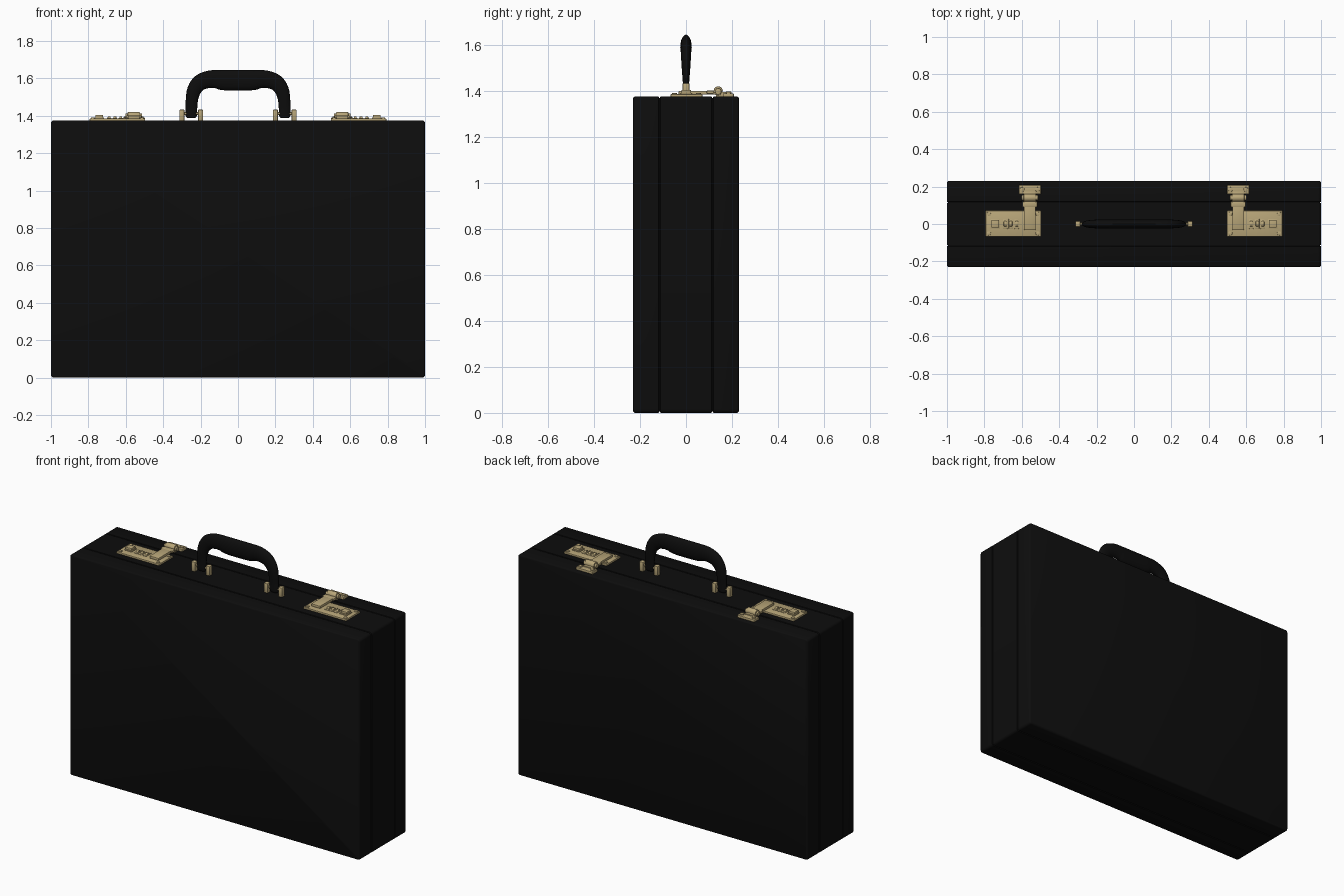
import bpy, bmesh, math
from mathutils import Vector

if "Cube" in bpy.data.objects:
    bpy.data.objects.remove(bpy.data.objects["Cube"], do_unlink=True)


def material(name, rgb):
    m = bpy.data.materials.new(name)
    m.use_nodes = True
    m.diffuse_color = (*rgb, 1)
    m.node_tree.nodes["Principled BSDF"].inputs["Base Color"].default_value = (*rgb, 1)
    return m


BLACK = material("black leather", (0.004, 0.004, 0.004))
BRASS = material("brass", (0.48, 0.38, 0.19))
TOP = 1.376  # height of the case


def finish(name, bm, mat):
    bmesh.ops.recalc_face_normals(bm, faces=bm.faces)
    mesh = bpy.data.meshes.new(name)
    bm.to_mesh(mesh)
    bm.free()
    mesh.materials.append(mat)
    ob = bpy.data.objects.new(name, mesh)
    bpy.context.collection.objects.link(ob)
    bpy.ops.object.select_all(action="DESELECT")
    ob.select_set(True)
    bpy.context.view_layer.objects.active = ob
    bpy.ops.object.shade_smooth_by_angle(angle=math.radians(35))
    return ob


def loft(name, rings, mat):
    """Skin a list of closed rings and cap both ends."""
    bm = bmesh.new()
    loops = [[bm.verts.new(p) for p in ring] for ring in rings]
    n = len(loops[0])
    for a, b in zip(loops, loops[1:]):
        for i in range(n):
            j = (i + 1) % n
            bm.faces.new((a[i], a[j], b[j], b[i]))
    bm.faces.new(loops[0])
    bm.faces.new(loops[-1])
    return finish(name, bm, mat)


def box(name, x, y, z, bevel=0.003, mat=BRASS):
    """Bevelled box from (low, high) ranges."""
    bm = bmesh.new()
    bmesh.ops.create_cube(bm, size=1)
    for v in bm.verts:
        v.co = [(r[0] + r[1]) / 2 + c * abs(r[1] - r[0]) for r, c in zip((x, y, z), v.co)]
    bmesh.ops.bevel(bm, geom=bm.edges[:], offset=bevel, segments=2, affect="EDGES", profile=0.5)
    return finish(name, bm, mat)


def cylinder(name, centre, radius, depth, axis="Z", mat=BRASS):
    bm = bmesh.new()
    bmesh.ops.create_cone(bm, cap_ends=True, segments=20, radius1=radius, radius2=radius, depth=depth)
    rims = [e for e in bm.edges if abs(e.verts[0].co.z - e.verts[1].co.z) < 1e-5]
    bmesh.ops.bevel(bm, geom=rims, offset=min(radius, depth) * 0.2, segments=2, affect="EDGES", profile=0.5)
    turn = Vector((0, 0, 1)).rotation_difference(
        {"X": Vector((1, 0, 0)), "Y": Vector((0, 1, 0)), "Z": Vector((0, 0, 1))}[axis])
    for v in bm.verts:
        v.co = turn @ v.co + Vector(centre)
    return finish(name, bm, mat)


# Case: rounded rectangle swept front to back, with seam grooves beside the middle band
def case_ring(y, inset, radius=0.016):
    pts = []
    for k, (sx, sz) in enumerate([(1, 1), (-1, 1), (-1, -1), (1, -1)]):
        for step in range(5):
            a = math.radians(90 * k + 22.5 * step)
            r = radius - inset
            pts.append((sx * (1 - radius) + r * math.cos(a), y,
                        TOP / 2 + sz * (TOP / 2 - radius) + r * math.sin(a)))
    return pts


half = [(0.230, 0.008), (0.2275, 0.003), (0.222, 0), (0.119, 0), (0.117, 0.006), (0.113, 0.006), (0.111, 0)]
profile = half + [(-y, i) for y, i in reversed(half)]
loft("case", [case_ring(y, i) for y, i in profile], BLACK)


# Handle: oval section swept along an arch, thicker at the grip
def handle_path():
    # x, z, half width in the arch plane, half thickness in y
    side = [(0.250, 1.388, 0.022, 0.010), (0.250, 1.400, 0.030, 0.013), (0.249, 1.440, 0.031, 0.014),
            (0.246, 1.490, 0.033, 0.018), (0.234, 1.538, 0.038, 0.021), (0.205, 1.576, 0.043, 0.023),
            (0.160, 1.594, 0.046, 0.024), (0.115, 1.596, 0.049, 0.024), (0.080, 1.591, 0.054, 0.025)]
    return side + [(0, 1.590, 0.055, 0.025)] + [(-x, z, w, t) for x, z, w, t in reversed(side)]


def smooth_path(path, steps=4):
    """Catmull-Rom resampling of the control sections."""
    out = []
    p = [Vector(q) for q in path]
    p = [2 * p[0] - p[1]] + p + [2 * p[-1] - p[-2]]
    for a, b, c, d in zip(p, p[1:], p[2:], p[3:]):
        for k in range(steps):
            t = k / steps
            out.append(0.5 * (2 * b + (c - a) * t + (2 * a - 5 * b + 4 * c - d) * t * t
                              + (3 * b - a - 3 * c + d) * t ** 3))
    return out + [p[-2]]


path = smooth_path(handle_path())
rings = []
for i, (x, z, w, t) in enumerate(path):
    a, b = path[max(i - 1, 0)], path[min(i + 1, len(path) - 1)]
    n = Vector((b[1] - a[1], a[0] - b[0])).normalized()
    rings.append([(x + n.x * w * math.cos(u), t * math.sin(u), z + n.y * w * math.cos(u))
                  for u in (math.tau * k / 20 for k in range(20))])
loft("handle", rings, BLACK)

# Everything below is repeated on both sides
for s, side in ((1, "left"), (-1, "right")):
    def span(lo, hi):
        return tuple(sorted((s * lo, s * hi)))

    # Handle mounts: two posts and a pivot pin
    for x, place in ((0.20, "inner"), (0.30, "outer")):
        box(f"{side}_{place}_handle_post", span(x - 0.014, x + 0.014), (-0.016, 0.016), (TOP - 0.005, 1.434), 0.007)
    cylinder(f"{side}_handle_pin", (s * 0.25, 0, 1.412), 0.007, 0.1, "X")

    # Lock plate with corner screws
    box(f"{side}_lock_plate", span(0.497, 0.793), (-0.067, 0.071), (TOP - 0.004, 1.386))
    for x in (0.515, 0.776):
        for y in (-0.050, 0.054):
            cylinder(f"{side}_lock_screw", (s * x, y, 1.387), 0.011, 0.008)

    # Number dials standing in raised frames
    for x in (0.627, 0.658, 0.689):
        box(f"{side}_dial_frame", span(x - 0.012, x + 0.012), (-0.026, 0.028), (1.384, 1.389), 0.002)
        cylinder(f"{side}_dial", (s * x, 0.001, 1.380), 0.017, 0.015, "X")

    # Release button in its surround
    box(f"{side}_button_surround", span(0.716, 0.768), (-0.025, 0.027), (1.384, 1.392))
    box(f"{side}_release_button", span(0.721, 0.763), (-0.020, 0.022), (1.388, 1.405), 0.004)

    # Latch arm, hinge barrel and hasp
    box(f"{side}_latch_arm", span(0.526, 0.588), (-0.032, 0.130), (1.384, 1.401), 0.004)
    box(f"{side}_latch_crossbar", span(0.517, 0.597), (0.090, 0.120), (1.387, 1.402), 0.004)
    cylinder(f"{side}_hinge_barrel", (s * 0.557, 0.140, 1.400), 0.020, 0.066, "X")
    for x in (0.519, 0.595):
        cylinder(f"{side}_hinge_cap", (s * x, 0.140, 1.398), 0.014, 0.012, "X")
    box(f"{side}_hasp_neck", span(0.526, 0.588), (0.130, 0.175), (TOP - 0.004, 1.396))
    box(f"{side}_hasp_plate", span(0.498, 0.616), (0.160, 0.208), (TOP - 0.004, 1.390))
    for x in (0.516, 0.598):
        cylinder(f"{side}_hasp_screw", (s * x, 0.185, 1.392), 0.012, 0.010)
